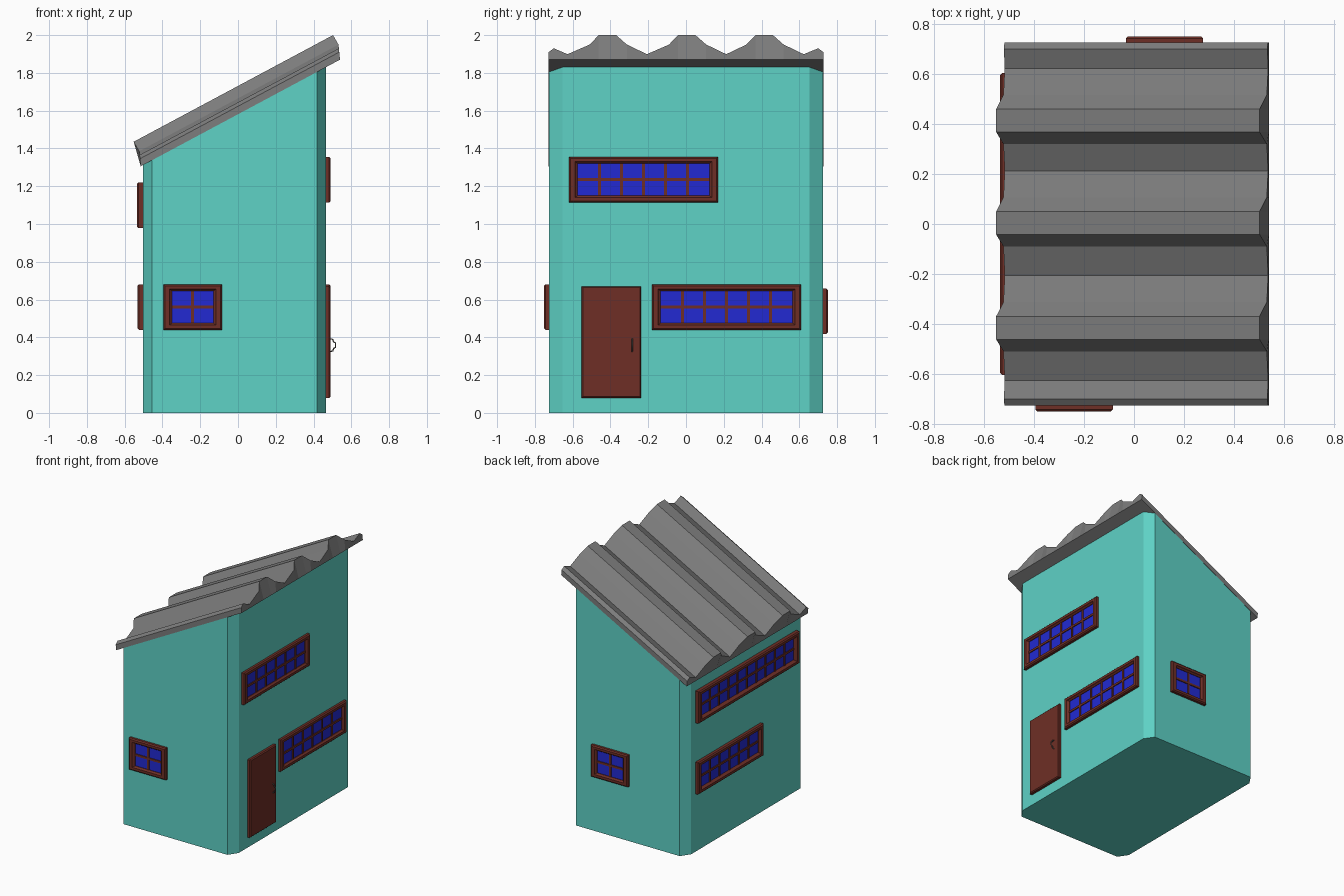
import bpy, bmesh
from math import pi
from mathutils import Matrix, Vector

cube = bpy.data.objects.get("Cube")
if cube:
    bpy.data.objects.remove(cube, do_unlink=True)


def material(name, rgb):
    m = bpy.data.materials.new(name)
    m.use_nodes = True
    m.diffuse_color = (*rgb, 1)
    bsdf = next(n for n in m.node_tree.nodes if n.type == 'BSDF_PRINCIPLED')
    bsdf.inputs["Base Color"].default_value = (*rgb, 1)
    return m


TEAL = material("teal_wall", (0.112, 0.645, 0.565))
BROWN = material("brown_wood", (0.156, 0.028, 0.019))
BLUE = material("blue_glass", (0.016, 0.023, 0.645))
GREY = material("grey_roofing", (0.205, 0.205, 0.205))
METAL = material("handle_metal", (0.15, 0.14, 0.13))


def finish(name, bm, mat, matrix=None):
    bmesh.ops.recalc_face_normals(bm, faces=bm.faces)
    mesh = bpy.data.meshes.new(name)
    bm.to_mesh(mesh)
    bm.free()
    mesh.materials.append(mat)
    ob = bpy.data.objects.new(name, mesh)
    if matrix:
        ob.matrix_world = matrix
    bpy.context.collection.objects.link(ob)
    return ob


def loft(bm, loops, closed=False, caps=False):
    """Bridge equally long point loops with quads."""
    rows = [[bm.verts.new(p) for p in loop] for loop in loops]
    pairs = list(zip(rows, rows[1:])) + ([(rows[-1], rows[0])] if closed else [])
    for a, b in pairs:
        for i in range(len(a)):
            j = (i + 1) % len(a)
            bm.faces.new((a[i], a[j], b[j], b[i]))
    if caps:
        bm.faces.new(rows[0])
        bm.faces.new(rows[-1])


def box(bm, centre, size):
    bmesh.ops.create_cube(bm, size=1, matrix=Matrix.Translation(centre) @ Matrix.Diagonal((*size, 1)))


# Roof underside plane
SLOPE, EAVE_X, EAVE_Z, LOW_X = 0.535, 0.54, 1.87, -0.515


def under(x):
    return EAVE_Z + SLOPE * (x - EAVE_X)


# Walls: chamfered footprint with a sloping top
X0, X1, Y = -0.502, 0.465, 0.725
CX, CY = 0.047, 0.07
foot = [(X0 + CX, -Y), (X1 - CX, -Y), (X1, CY - Y), (X1, Y - CY),
        (X1 - CX, Y), (X0 + CX, Y), (X0, Y - CY), (X0, CY - Y)]
bm = bmesh.new()
loft(bm, [[(x, y, 0) for x, y in foot],
          [(x, y, under(x) + 0.004) for x, y in foot]], caps=True)
finish("walls", bm, TEAL)

# Corrugated roof: three flat-topped ridges on a flat underside
wave = [(-0.727, 0.04), (-0.70, 0.06), (-0.627, 0.029)]
for c in (-0.415, 0.005, 0.415):
    wave += [(c - 0.095, 0.08), (c - 0.047, 0.13), (c + 0.045, 0.13), (c + 0.102, 0.08),
             (c + 0.208, 0.029)]
wave += [(0.70, 0.06), (0.727, 0.04)]


def lean(h):
    return 0.1 * h if h <= 0.08 else 0.008 + 0.58 * (h - 0.08)


bm = bmesh.new()
section = [(y, 0) for y, h in reversed(wave)] + wave
ends = []
for end in (LOW_X, EAVE_X):
    ends.append([(end - lean(h), y, under(end) + h) for y, h in section])
rows = [[bm.verts.new(p) for p in loop] for loop in ends]
n, k = len(section), len(wave)
for i in range(n):
    j = (i + 1) % n
    if i < k - 1:
        continue
    bm.faces.new((rows[0][i], rows[0][j], rows[1][j], rows[1][i]))
bm.faces.new((rows[0][0], rows[0][k - 1], rows[1][k - 1], rows[1][0]))
# Roof end strips
for row in rows:
    mids = [(row[i], row[n - 1 - i]) for i in range(k)]
    for (a, b), (c, d) in zip(mids, mids[1:]):
        bm.faces.new((a, c, d, b))
# Underside strips replace the single sheet so that the shell is watertight
bm.faces.remove(bm.faces.get((rows[0][0], rows[0][k - 1], rows[1][k - 1], rows[1][0])))
for i in range(k - 1):
    bm.faces.new((rows[0][i], rows[0][i + 1], rows[1][i + 1], rows[1][i]))
finish("roof", bm, GREY)


def wall_frame(side, along, z):
    """Local x runs along the wall, y is up, z points outward."""
    origin, turn = {
        'front': (Vector((along, -Y, z)), 0),
        'back': (Vector((along, Y, z)), pi),
        'left': (Vector((X1, along, z)), pi / 2),
        'right': (Vector((X0, along, z)), -pi / 2),
    }[side]
    return Matrix.Translation(origin) @ Matrix.Rotation(turn, 4, 'Z') @ Matrix.Rotation(pi / 2, 4, 'X')


def rect(w, h, inset_x, inset_y, d):
    a, b = w / 2 - inset_x, h / 2 - inset_y
    return [(-a, -b, d), (a, -b, d), (a, b, d), (-a, b, d)]


def window(name, side, lo, hi, z, columns, depth=0.026):
    w, h, bx, by = hi - lo, 0.242, 0.046, 0.036
    m = wall_frame(side, (lo + hi) / 2, z)
    # Moulded frame
    bm = bmesh.new()
    loft(bm, [rect(w, h, 0, 0, -0.005), rect(w, h, 0, 0, depth - 0.008),
              rect(w, h, 0.008, 0.008, depth), rect(w, h, bx - 0.014, by - 0.01, depth),
              rect(w, h, bx - 0.008, by - 0.006, depth - 0.008),
              rect(w, h, bx, by, 0.012), rect(w, h, bx, by, -0.005)], closed=True)
    finish(name + "_frame", bm, BROWN, m)
    # Glass
    gw, gh = w - 2 * bx, h - 2 * by
    bm = bmesh.new()
    box(bm, (0, 0, 0.004), (gw, gh, 0.008))
    finish(name + "_glass", bm, BLUE, m)
    # Glazing bars
    bm = bmesh.new()
    for i in range(1, columns):
        box(bm, (gw * (i / columns - 0.5), 0, 0.008), (0.015, gh, 0.012))
    box(bm, (0, 0, 0.0085), (gw, 0.016, 0.012))
    finish(name + "_bars", bm, BROWN, m)


window("front_window", 'front', -0.395, -0.085, 0.56, 2)
window("back_window", 'back', -0.033, 0.277, 0.538, 2)
window("left_upper_window", 'left', -0.62, 0.17, 1.235, 6)
window("left_lower_window", 'left', -0.18, 0.61, 0.56, 6)
window("right_upper_window", 'right', -0.605, 0.605, 1.1, 10, 0.034)
window("right_lower_window", 'right', -0.18, 0.605, 0.56, 6, 0.03)

# Door with softened edge
DOOR_Y, DOOR_Z = -0.395, 0.375
bm = bmesh.new()
loft(bm, [rect(0.316, 0.59, 0, 0, -0.005), rect(0.316, 0.59, 0, 0, 0.018),
          rect(0.316, 0.59, 0.007, 0.007, 0.025)], caps=True)
finish("door", bm, BROWN, wall_frame('left', DOOR_Y, DOOR_Z))

# Door handle: bent bar
curve = bpy.data.curves.new("door_handle", 'CURVE')
curve.dimensions = '3D'
curve.bevel_depth = 0.004
curve.bevel_resolution = 1
curve.use_fill_caps = True
path = [(0.488, 0.325), (0.503, 0.328), (0.505, 0.34), (0.516, 0.347),
        (0.516, 0.37), (0.505, 0.377), (0.503, 0.389), (0.488, 0.392)]
spline = curve.splines.new('POLY')
spline.points.add(len(path) - 1)
for point, (x, z) in zip(spline.points, path):
    point.co = (x, -0.285, z, 1)
curve.materials.append(METAL)
handle = bpy.data.objects.new("door_handle", curve)
bpy.context.collection.objects.link(handle)
